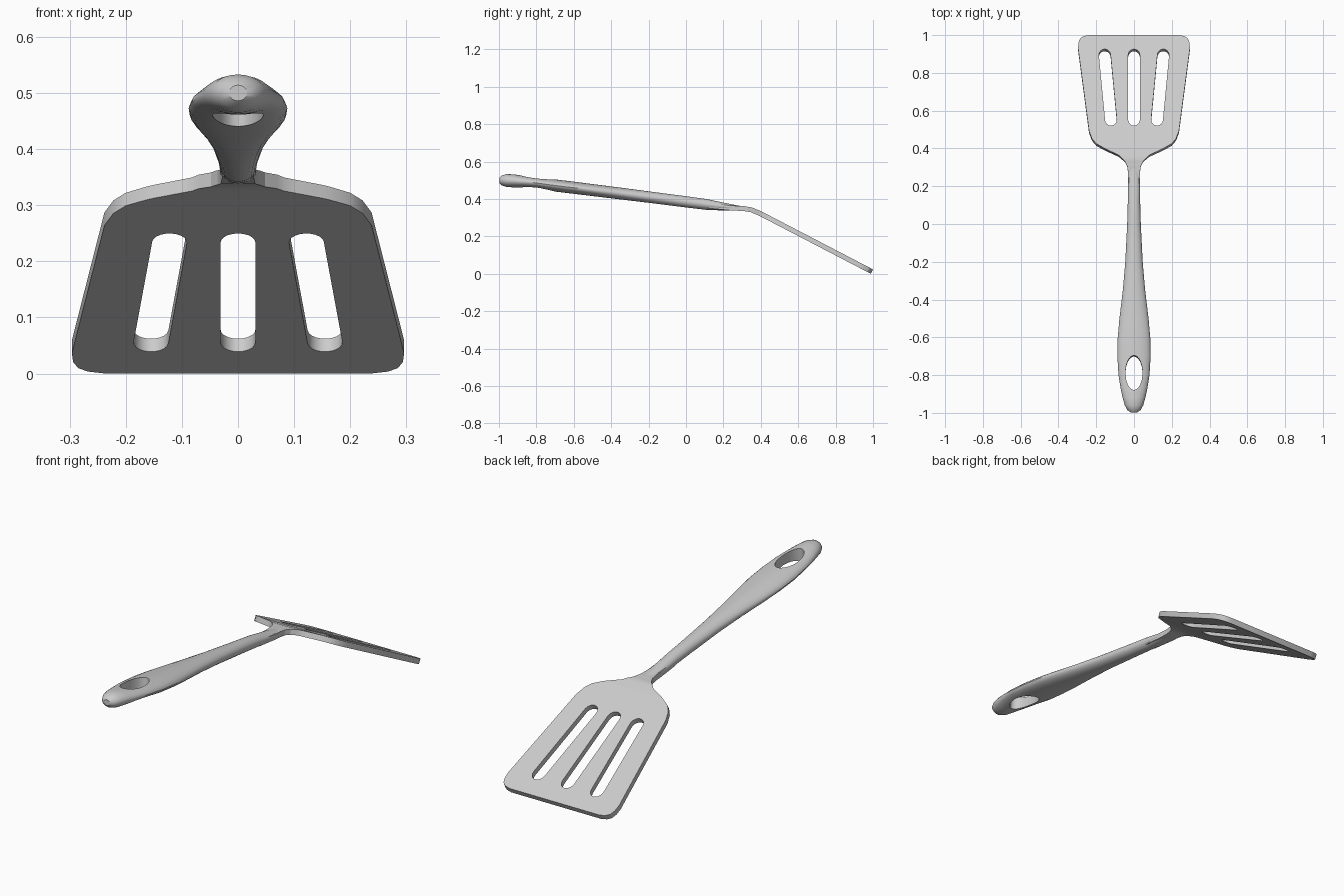
import bpy, bmesh, math
from mathutils import Vector

cube = bpy.data.objects.get("Cube")
if cube:
    bpy.data.objects.remove(cube, do_unlink=True)

grey = bpy.data.materials.new("plain grey")
grey.use_nodes = True
COLOUR = (0.6, 0.6, 0.6, 1)
grey.diffuse_color = COLOUR
grey.node_tree.nodes["Principled BSDF"].inputs["Base Color"].default_value = COLOUR


def add_object(name, data):
    obj = bpy.data.objects.new(name, data)
    bpy.context.collection.objects.link(obj)
    return obj


def finish(obj, angle):
    obj.data.materials.clear()
    obj.data.materials.append(grey)
    bpy.ops.object.select_all(action='DESELECT')
    obj.select_set(True)
    bpy.context.view_layer.objects.active = obj
    bpy.ops.object.shade_smooth_by_angle(angle=math.radians(angle))


def apply_modifiers(obj):
    graph = bpy.context.evaluated_depsgraph_get()
    return bpy.data.meshes.new_from_object(obj.evaluated_get(graph))


def interpolate(table, y):
    for a, b in zip(table, table[1:]):
        if y <= b[0]:
            break
    t = (y - a[0]) / (b[0] - a[0])
    return a[1] + (b[1] - a[1]) * t


# Blade: flat outline with three slots, later folded along its length
half = [(0.028, 0.12), (0.031, 0.27), (0.036, 0.305), (0.048, 0.33), (0.082, 0.361),
        (0.15, 0.392), (0.2, 0.42), (0.222, 0.446), (0.238, 0.487), (0.296, 0.925),
        (0.294, 0.955), (0.285, 0.976), (0.268, 0.988), (0.24, 0.994)]
outline = half + [(-x, y) for x, y in reversed(half)]


def slot(near, far, r=0.031, steps=10):
    a, b = Vector(near), Vector(far)
    d = (b - a).normalized()
    side = Vector((d.y, -d.x))
    points = []
    for centre, sign in ((b, 1), (a, -1)):
        for i in range(steps + 1):
            t = math.pi * i / steps
            points.append(centre + sign * r * (side * math.cos(t) + d * math.sin(t)))
    return points


shape = bpy.data.curves.new("blade_shape", 'CURVE')
shape.dimensions = '2D'
shape.fill_mode = 'BOTH'
shape.extrude = 0.013
slots = [slot((s * 0.122, 0.546), (s * 0.155, 0.889)) for s in (-1, 0, 1)]
for loop in [outline] + slots:
    spline = shape.splines.new('POLY')
    spline.points.add(len(loop) - 1)
    for p, (x, y) in zip(spline.points, loop):
        p.co = (x, y, 0, 1)
    spline.use_cyclic_u = True
flat = add_object("blade_shape", shape)
blade = add_object("blade", apply_modifiers(flat))
bpy.data.objects.remove(flat)

bend = [(0.1, 0.366), (0.24, 0.352), (0.31, 0.349), (0.35, 0.342),
        (0.4, 0.321), (0.994, 0.012)]
bm = bmesh.new()
bm.from_mesh(blade.data)
bmesh.ops.remove_doubles(bm, verts=bm.verts, dist=0.0002)
for y in [b[0] for b in bend[1:-1]] + [0.29, 0.33, 0.37]:
    bmesh.ops.bisect_plane(bm, geom=bm.verts[:] + bm.edges[:] + bm.faces[:],
                           plane_co=(0, y, 0), plane_no=(0, 1, 0))
for v in bm.verts:
    y, h, e = v.co.y, v.co.z, 0.015
    slope = (interpolate(bend, y + e) - interpolate(bend, y - e)) / (2 * e)
    normal = Vector((0, -slope, 1)).normalized()
    v.co = Vector((v.co.x, y, interpolate(bend, y))) + normal * h
bmesh.ops.recalc_face_normals(bm, faces=bm.faces)
bm.to_mesh(blade.data)
bm.free()
finish(blade, 30)

# Handle: oval rings given as position, half width, bottom and top
rings = [(-0.998, 0.016, 0.486, 0.514), (-0.985, 0.035, 0.473, 0.526),
         (-0.96, 0.049, 0.465, 0.533), (-0.92, 0.06, 0.462, 0.532),
         (-0.87, 0.071, 0.461, 0.524), (-0.8, 0.082, 0.457, 0.515),
         (-0.7, 0.088, 0.44, 0.505), (-0.6, 0.086, 0.428, 0.493),
         (-0.5, 0.077, 0.416, 0.48), (-0.35, 0.059, 0.398, 0.461),
         (-0.2, 0.046, 0.38, 0.441), (0, 0.036, 0.355, 0.415),
         (0.11, 0.033, 0.342, 0.4), (0.2, 0.032, 0.339, 0.381),
         (0.28, 0.03, 0.338, 0.365), (0.33, 0.026, 0.336, 0.357)]
SIDES = 24
bm = bmesh.new()
loops = []
for y, w, low, high in rings:
    loops.append([bm.verts.new((w * math.cos(a), y,
                                (low + high) / 2 + (high - low) / 2 * math.sin(a)))
                  for a in (2 * math.pi * i / SIDES for i in range(SIDES))])
for a, b in zip(loops, loops[1:]):
    for i in range(SIDES):
        j = (i + 1) % SIDES
        bm.faces.new((a[i], a[j], b[j], b[i]))
bm.faces.new(loops[0])
bm.faces.new(loops[-1])
bmesh.ops.recalc_face_normals(bm, faces=bm.faces)
mesh = bpy.data.meshes.new("handle")
bm.to_mesh(mesh)
bm.free()
handle = add_object("handle", mesh)

# Hanging hole cut through the handle
bpy.ops.mesh.primitive_cylinder_add(vertices=32, radius=1, depth=0.3,
                                    location=(0, -0.79, 0.485),
                                    rotation=(-0.1, 0, 0))
cutter = bpy.context.object
cutter.name = "hole_cutter"
cutter.scale = (0.045, 0.092, 1)
cutter.hide_render = True
cut = handle.modifiers.new("hanging_hole", 'BOOLEAN')
cut.operation = 'DIFFERENCE'
cut.solver = 'EXACT'
cut.object = cutter
bpy.context.view_layer.update()
handle.data = apply_modifiers(handle)
bpy.data.objects.remove(cutter)
finish(handle, 35)
